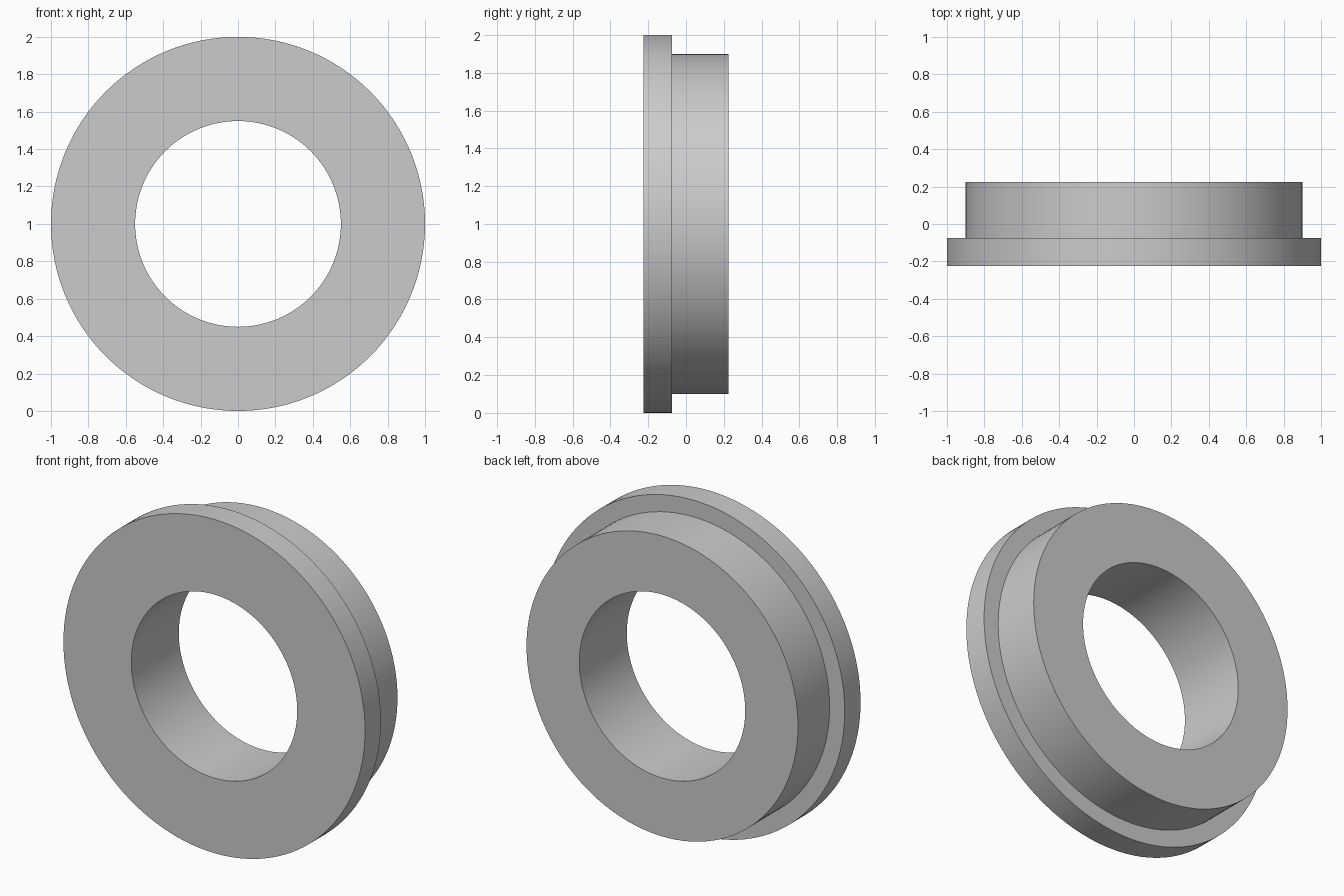
import bpy, bmesh, math
from mathutils import Vector

cube = bpy.data.objects.get("Cube")
if cube:
    bpy.data.objects.remove(cube, do_unlink=True)

# Plain grey material
grey = bpy.data.materials.new("plain grey")
grey.use_nodes = True
colour = (0.6, 0.6, 0.6, 1)
grey.diffuse_color = colour
grey.node_tree.nodes["Principled BSDF"].inputs["Base Color"].default_value = colour

SEGMENTS = 128
FLANGE_R, BODY_R, BORE_R = 1.0, 0.9, 0.55
FRONT, STEP, BACK = -0.225, -0.075, 0.225

# Stepped cross-section as (radius, y), revolved about the y axis
profile = [(BORE_R, FRONT), (FLANGE_R, FRONT), (FLANGE_R, STEP),
           (BODY_R, STEP), (BODY_R, BACK), (BORE_R, BACK)]

bm = bmesh.new()
verts = [bm.verts.new((r, y, 0)) for r, y in profile]
edges = [bm.edges.new((v, verts[(i + 1) % len(verts)])) for i, v in enumerate(verts)]
bmesh.ops.spin(bm, geom=verts + edges, cent=(0, 0, 0), axis=(0, 1, 0),
               angle=math.tau, steps=SEGMENTS, use_merge=False)
bmesh.ops.remove_doubles(bm, verts=bm.verts, dist=0.0001)
bmesh.ops.recalc_face_normals(bm, faces=bm.faces)
bmesh.ops.translate(bm, verts=bm.verts, vec=Vector((0, 0, FLANGE_R)))

mesh = bpy.data.meshes.new("flanged_ring")
bm.to_mesh(mesh)
bm.free()
mesh.materials.append(grey)

ring = bpy.data.objects.new("flanged_ring", mesh)
bpy.context.collection.objects.link(ring)

# Smooth round walls, crisp rims
bpy.ops.object.select_all(action="DESELECT")
ring.select_set(True)
bpy.context.view_layer.objects.active = ring
bpy.ops.object.shade_smooth_by_angle(angle=math.radians(30))
